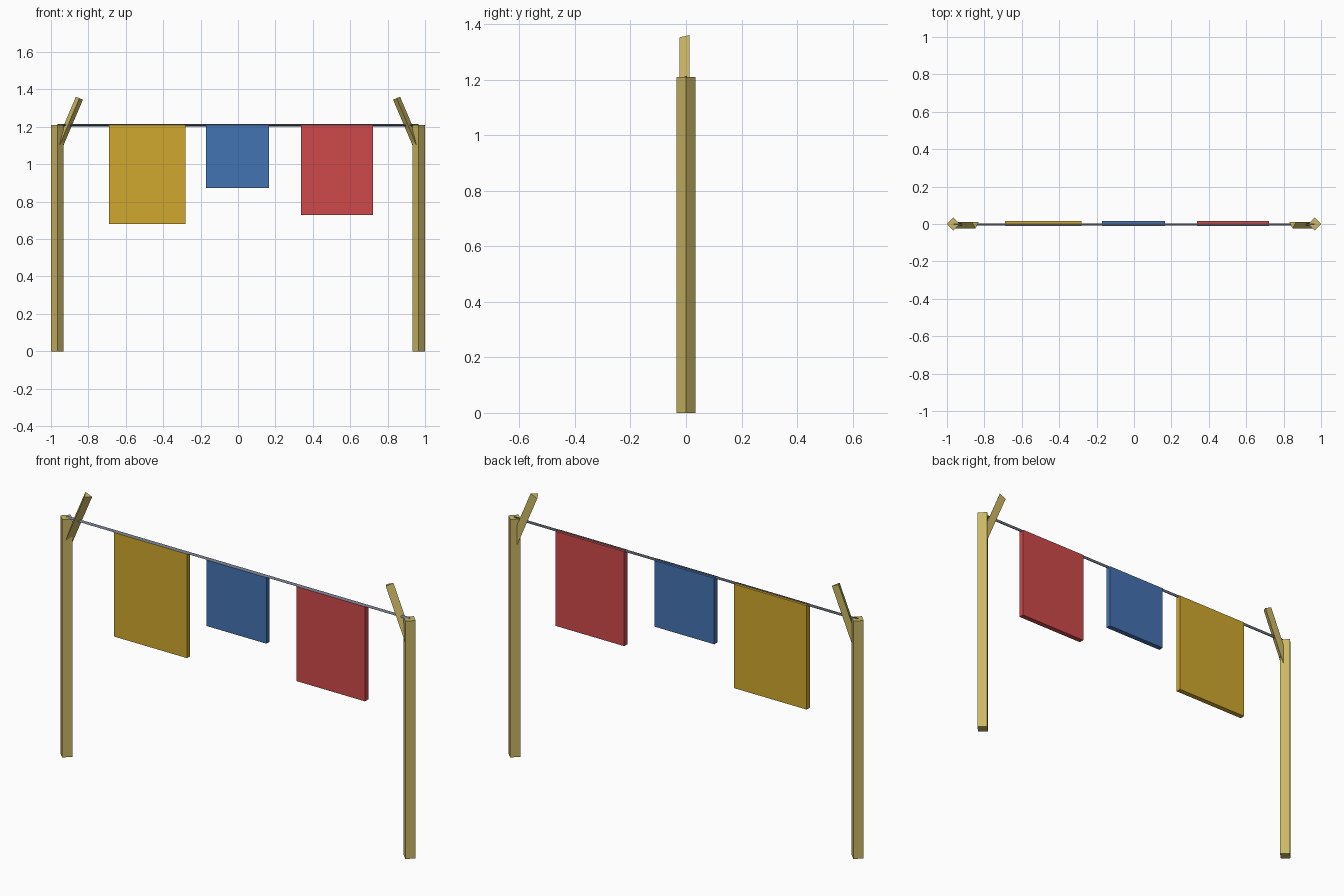
import bpy, bmesh, math
from mathutils import Vector

if "Cube" in bpy.data.objects:
    bpy.data.objects.remove(bpy.data.objects["Cube"])


def material(name, rgb):
    """Flat colour given as 0-255 display values, stored as linear."""
    mat = bpy.data.materials.new(name)
    lin = [((c / 255 + 0.055) / 1.055) ** 2.4 for c in rgb]
    mat.diffuse_color = (*lin, 1.0)
    mat.use_nodes = True
    mat.node_tree.nodes["Principled BSDF"].inputs["Base Color"].default_value = mat.diffuse_color
    return mat


def finish(name, bm, mat):
    bmesh.ops.recalc_face_normals(bm, faces=bm.faces)
    mesh = bpy.data.meshes.new(name)
    bm.to_mesh(mesh)
    bm.free()
    mesh.materials.append(mat)
    obj = bpy.data.objects.new(name, mesh)
    bpy.context.collection.objects.link(obj)
    return obj


def bar(name, start, end, radius, sides, mat):
    """Straight prism between two points, with one edge facing the front."""
    start, end = Vector(start), Vector(end)
    u = Vector((0, -1, 0))
    v = (end - start).normalized().cross(u)
    bm = bmesh.new()
    rings = []
    for p in (start, end):
        ring = []
        for i in range(sides):
            a = 2 * math.pi * i / sides
            ring.append(bm.verts.new(p + radius * (u * math.cos(a) + v * math.sin(a))))
        rings.append(ring)
        bm.faces.new(ring)
    for i in range(sides):
        j = (i + 1) % sides
        bm.faces.new((rings[0][i], rings[0][j], rings[1][j], rings[1][i]))
    return finish(name, bm, mat)


def panel(name, x0, x1, z0, mat, z1=1.209, y0=-0.010, y1=0.016):
    """Thick cloth hanging from the line."""
    bm = bmesh.new()
    bmesh.ops.create_cube(bm, size=1)
    for vert in bm.verts:
        vert.co = (x1 if vert.co.x > 0 else x0,
                   y1 if vert.co.y > 0 else y0,
                   z1 if vert.co.z > 0 else z0)
    return finish(name, bm, mat)


wood = material("pale wood", (204, 184, 100))
line = material("grey line", (108, 117, 130))
yellow = material("mustard cloth", (208, 167, 46))
blue = material("blue cloth", (68, 115, 178))
red = material("red cloth", (207, 74, 75))

# Square posts set corner-on, each with a three-sided arm leaning inward
for side, label in ((-1, "left"), (1, "right")):
    bar(label + "_post", (side * 0.966, 0, 0), (side * 0.966, 0, 1.21), 0.034, 4, wood)
    bar(label + "_arm", (side * 0.964, 0, 1.08), (side * 0.848, 0, 1.353), 0.0235, 3, wood)

# Line stretched between the posts
bar("clothes_line", (-0.966, 0, 1.209), (0.966, 0, 1.209), 0.008, 3, line)

# Hanging cloths
panel("mustard_cloth", -0.69, -0.28, 0.68, yellow)
panel("blue_cloth", -0.17, 0.167, 0.873, blue)
panel("red_cloth", 0.337, 0.722, 0.728, red)
